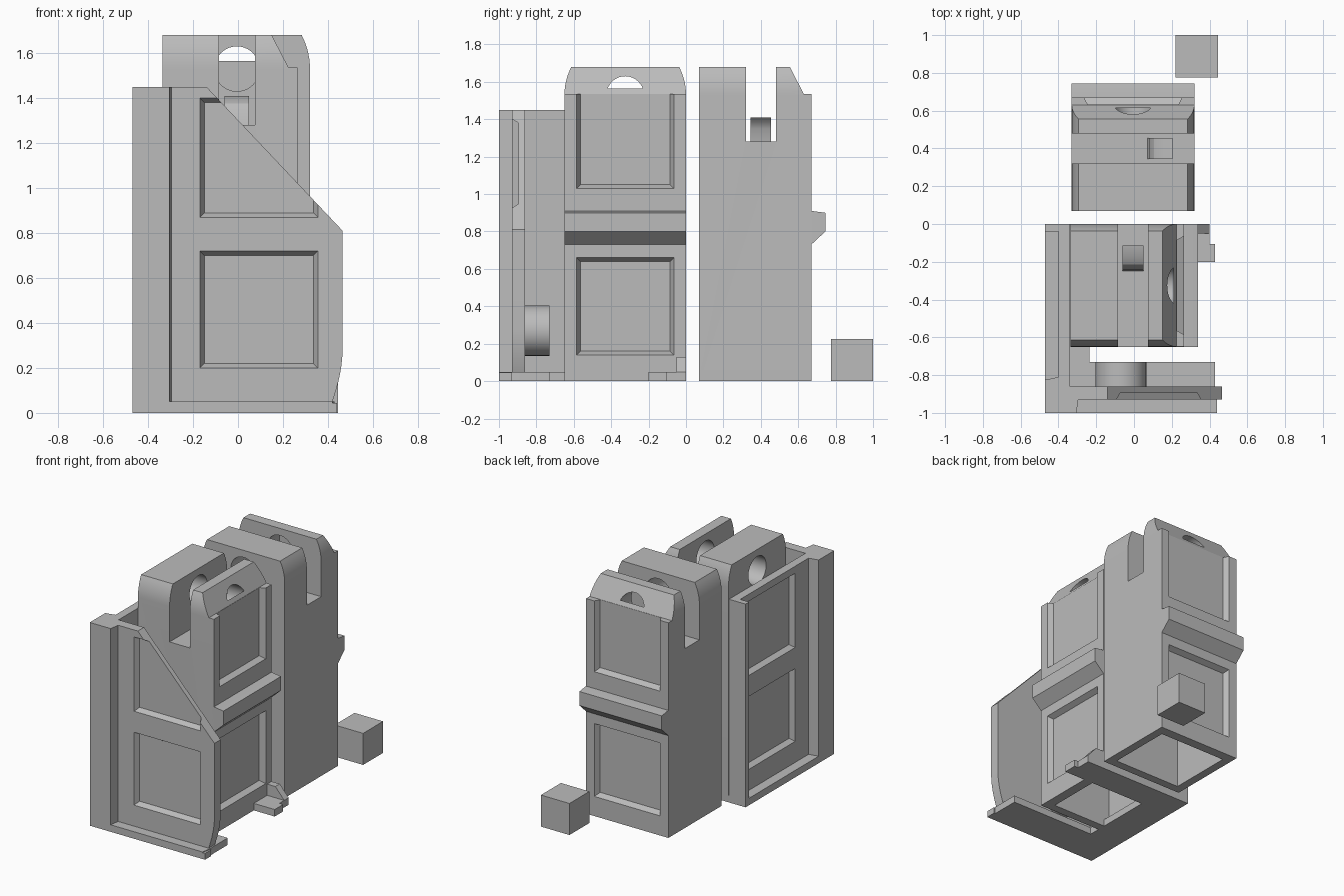
import bpy, bmesh, math
from mathutils import Matrix

if "Cube" in bpy.data.objects:
    bpy.data.objects.remove(bpy.data.objects["Cube"])

gray = bpy.data.materials.new("plain gray")
gray.diffuse_color = (0.5, 0.5, 0.5, 1)
gray.use_nodes = True
gray.node_tree.nodes["Principled BSDF"].inputs["Base Color"].default_value = gray.diffuse_color


def make(name, verts, faces):
    bm = bmesh.new()
    vs = [bm.verts.new(v) for v in verts]
    for f in faces:
        bm.faces.new([vs[i] for i in f])
    bmesh.ops.recalc_face_normals(bm, faces=bm.faces[:])
    me = bpy.data.meshes.new(name)
    bm.to_mesh(me)
    bm.free()
    me.materials.append(gray)
    ob = bpy.data.objects.new(name, me)
    bpy.context.collection.objects.link(ob)
    return ob


def prism(name, axis, pts, a, b):
    """Extrude a 2D outline along an axis from a to b."""
    put = {"x": lambda p, t: (t, p[0], p[1]),
           "y": lambda p, t: (p[0], t, p[1]),
           "z": lambda p, t: (p[0], p[1], t)}[axis]
    n = len(pts)
    verts = [put(p, a) for p in pts] + [put(p, b) for p in pts]
    faces = [range(n), range(n, 2 * n)]
    faces += [(i, (i + 1) % n, n + (i + 1) % n, n + i) for i in range(n)]
    return make(name, verts, faces)


def rect(a, b, c, d):
    return [(a, c), (b, c), (b, d), (a, d)]


def box(name, x, y, z):
    return prism(name, "z", rect(*x, *y), *z)


def circle(cx, cz, r, n=40):
    return [(cx + r * math.cos(2 * math.pi * i / n),
             cz + r * math.sin(2 * math.pi * i / n)) for i in range(n)]


def cut(ob, tool, op="DIFFERENCE"):
    m = ob.modifiers.new("cut", "BOOLEAN")
    m.object, m.operation, m.solver = tool, op, "EXACT"
    bpy.context.view_layer.objects.active = ob
    bpy.ops.object.modifier_apply(modifier=m.name)
    bpy.data.objects.remove(tool)


def panel(axis, u, z, face, floor, slope=0.02, top=None):
    """Sunk panel cutter with sloped sides, from the face down to its floor."""
    s = slope
    t = s if top is None else top
    e = 0.2 * (face - floor)          # overshoot past the face
    k = 1.2
    outer = rect(u[0] + s - s * k, u[1] - s + s * k, z[0] + s - s * k, z[1] - t + t * k)
    inner = rect(u[0] + s, u[1] - s, z[0] + s, z[1] - t)
    def put(p, d):
        return (p[0], d, p[1]) if axis == "y" else (d, p[0], p[1])
    verts = [put(p, face + e) for p in outer] + [put(p, floor) for p in inner]
    faces = [range(4), range(4, 8)] + [(i, (i + 1) % 4, 4 + (i + 1) % 4, 4 + i) for i in range(4)]
    return make("panel_cutter", verts, faces)


def hinge_block(prefix, matrix):
    # body with pivot slot and chamfered outer arm
    side = [(0.07, 0), (0.67, 0), (0.67, 1.535), (0.63, 1.535), (0.555, 1.68),
            (0.48, 1.68), (0.48, 1.28), (0.32, 1.28), (0.32, 1.68), (0.07, 1.68)]
    body = prism(prefix + "_body", "x", side, -0.4, 0.4)
    # rounded shoulders
    r, zc = 0.325, 1.53
    arc = [(r * math.cos(a), zc + r * math.sin(a))
           for a in [math.asin(0.17 / r) * i / 8 for i in range(9)]]
    outline = [(r, -0.1)] + arc + [(-x, z) for x, z in reversed(arc)] + [(-r, -0.1)]
    cut(body, prism("shoulder_cutter", "y", outline, -0.1, 1), "INTERSECT")
    # pivot hole, hollow base and sunk panels
    cut(body, prism("hole_cutter", "y", circle(0, 1.53, 0.1), 0, 0.615))
    cut(body, box("hollow_cutter", (-0.265, 0.265), (0.13, 0.60), (-0.1, 0.95)))
    cut(body, panel("y", (-0.26, 0.26), (0.14, 0.66), 0.67, 0.632))
    cut(body, panel("y", (-0.26, 0.26), (1.03, 1.60), 0.67, 0.632, top=0))
    # ledge across the outer face
    ledge = prism(prefix + "_ledge", "x",
                  [(0.66, 0.73), (0.67, 0.73), (0.745, 0.80), (0.745, 0.90), (0.67, 0.91), (0.66, 0.91)],
                  -r, r)
    # curved spring tooth in the slot
    tooth = prism(prefix + "_tooth", "y",
                  [(0.075, 1.27), (0.085, 1.33), (0.11, 1.375), (0.15, 1.40), (0.21, 1.41),
                   (0.18, 1.385), (0.16, 1.35), (0.15, 1.27)], 0.345, 0.455)
    for ob in (body, ledge, tooth):
        ob.data.transform(matrix)
        if matrix.determinant() < 0:
            ob.data.flip_normals()


hinge_block("rear_block", Matrix.Translation((-0.005, 0, 0)))
swap = Matrix(((0, 1, 0, -0.405), (1, 0, 0, -0.325), (0, 0, 1, 0), (0, 0, 0, 1)))
hinge_block("front_block", swap)

# loose cube
box("small_cube", (0.22, 0.445), (0.775, 1.0), (0, 0.225))

# housing floor, open toward the right
prism("housing_floor", "z",
      [(-0.47, -1), (0.42, -1), (0.43, -0.93), (0.43, -0.73), (-0.235, -0.73), (-0.235, -0.2),
       (0.43, -0.2), (0.43, -0.105), (0.40, -0.105), (0.40, 0), (-0.47, 0)], 0, 0.05)

# left wall with two sunk panels, and its rear flange
left = box("left_wall", (-0.40, -0.34), (-0.90, 0), (0, 1.45))
for z in ((0.20, 0.72), (0.87, 1.40)):
    cut(left, panel("x", (-0.66, -0.13), z, -0.40, -0.365))
box("rear_flange", (-0.47, -0.39), (-0.04, 0), (0, 1.45))

# corner post
prism("corner_post", "z",
      [(-0.47, -1), (-0.305, -1), (-0.295, -0.93), (-0.295, -0.87), (-0.34, -0.87),
       (-0.34, -0.81), (-0.40, -0.81), (-0.47, -0.825)], 0, 1.45)

# front wall with slanted top and curved lower end
curve = [(0.40 + 0.065 * math.sin(math.pi / 2 * i / 8), 0.25 * (1 - math.cos(math.pi / 2 * i / 8)) ** 0.9)
         for i in range(9)]
curve = [(0.465 - 0.065 * (1 - i / 8) ** 1.8, 0.28 * i / 8) for i in range(9)]
front = prism("front_wall", "y",
              [(-0.35, 0)] + curve + [(0.465, 0.81), (-0.14, 1.45), (-0.35, 1.45)], -0.93, -0.86)
for z in ((0.20, 0.72), (0.87, 1.40)):
    cut(front, panel("y", (-0.17, 0.355), z, -0.93, -0.895))
# lip along the foot of the front wall
box("front_lip", (-0.30, 0.44), (-1, -0.93), (0, 0.045))

# round peg inside the front wall
prism("front_peg", "y", circle(-0.07, 0.27, 0.135), -0.87, -0.73)

# slanted rear catch
prism("rear_catch", "y", [(0.25, 0), (0.40, 0), (0.40, 0.05), (0.33, 0.13), (0.25, 0.13)], -0.05, 0)

# smooth only the curved surfaces
bpy.ops.object.select_all(action="DESELECT")
for ob in bpy.context.scene.objects:
    ob.select_set(True)
    bpy.context.view_layer.objects.active = ob
bpy.ops.object.shade_smooth_by_angle(angle=math.radians(25))
